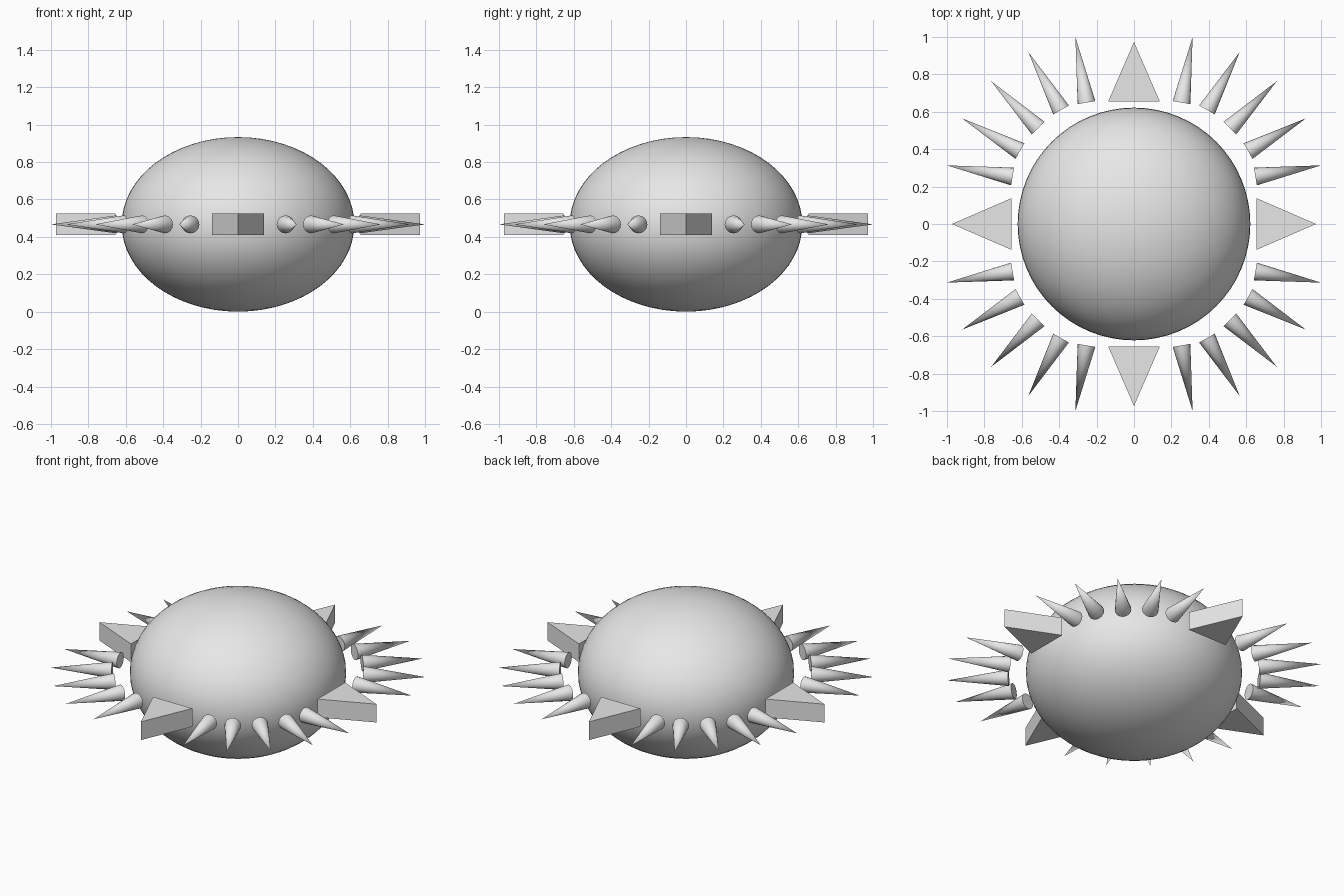
import bpy, bmesh
from math import radians, pi, sin, cos
from mathutils import Vector, Matrix

cube = bpy.data.objects.get("Cube")
if cube:
    bpy.data.objects.remove(cube, do_unlink=True)

MID_Z = 0.467

grey = bpy.data.materials.new("light grey")
grey.use_nodes = True
grey.diffuse_color = (0.8, 0.8, 0.8, 1)
grey.node_tree.nodes["Principled BSDF"].inputs["Base Color"].default_value = (0.8, 0.8, 0.8, 1)


def add_object(name, bm, smooth=False):
    bmesh.ops.recalc_face_normals(bm, faces=bm.faces)
    mesh = bpy.data.meshes.new(name)
    bm.to_mesh(mesh)
    bm.free()
    mesh.materials.append(grey)
    obj = bpy.data.objects.new(name, mesh)
    bpy.context.collection.objects.link(obj)
    if smooth:
        bpy.ops.object.select_all(action="DESELECT")
        obj.select_set(True)
        bpy.context.view_layer.objects.active = obj
        bpy.ops.object.shade_smooth_by_angle(angle=radians(40))
    return obj


def spike(name, base, heading):
    """Round cone lying flat; heading is measured from +y towards +x."""
    direction = Vector((sin(heading), cos(heading), 0))
    length = 0.356
    place = Matrix.Translation(Vector((*base, MID_Z)) + direction * length / 2)
    turn = direction.to_track_quat("Z", "Y").to_matrix().to_4x4()
    bm = bmesh.new()
    bmesh.ops.create_cone(bm, cap_ends=True, segments=16, radius1=0.048, radius2=0,
                          depth=length, matrix=place @ turn)
    add_object(name, bm, smooth=True)


def wedge(name, turn):
    """Triangular block pointing outwards."""
    bm = bmesh.new()
    outline = [(-0.138, 0.655), (0.138, 0.655), (0, 0.973)]
    face = bm.faces.new([bm.verts.new((x, y, MID_Z - 0.058)) for x, y in outline])
    top = bmesh.ops.extrude_face_region(bm, geom=[face])["geom"]
    bmesh.ops.translate(bm, vec=(0, 0, 0.116),
                        verts=[v for v in top if isinstance(v, bmesh.types.BMVert)])
    bmesh.ops.rotate(bm, verts=bm.verts, matrix=Matrix.Rotation(turn, 3, "Z"))
    add_object(name, bm)


# Flattened round body
bm = bmesh.new()
bmesh.ops.create_uvsphere(bm, u_segments=64, v_segments=32, radius=0.622)
bmesh.ops.scale(bm, vec=(1, 1, 0.75), verts=bm.verts)
bmesh.ops.translate(bm, vec=(0, 0, MID_Z), verts=bm.verts)
add_object("body", bm, smooth=True)

# Four wedges at the compass points
for i, side in enumerate(("back", "right", "front", "left")):
    wedge(side + "_wedge", i * pi / 2)

# Five spikes in each quarter, mirrored across its diagonal
half = [((0.254, 0.649), radians(9.6)), ((0.39, 0.61), radians(29.5))]
quarter = half + [((0.512, 0.512), pi / 4)]
quarter += [((y, x), pi / 2 - a) for (x, y), a in reversed(half)]
for sx, x_name in ((1, "left"), (-1, "right")):
    for sy, y_name in ((1, "back"), (-1, "front")):
        for n, ((x, y), a) in enumerate(quarter, 1):
            heading = a if sy > 0 else pi - a
            spike(f"{y_name}_{x_name}_spike_{n}", (sx * x, sy * y), sx * heading)
